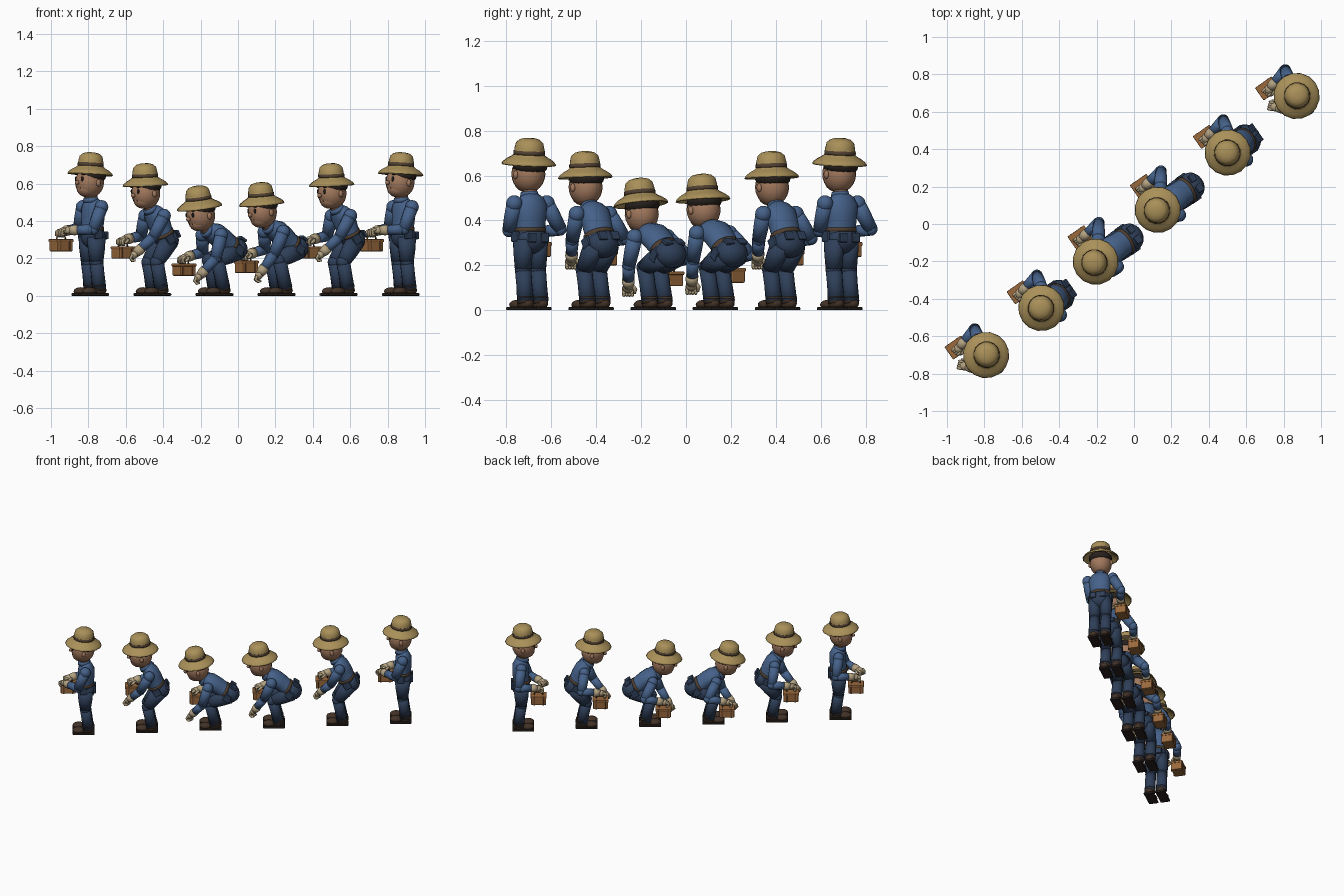
import bpy, bmesh, math
from mathutils import Matrix, Vector as V

if "Cube" in bpy.data.objects:
    bpy.data.objects.remove(bpy.data.objects["Cube"])

COL = dict(shirt=(.06, .12, .25), trousers=(.028, .05, .10), hat=(.40, .28, .10), band=(.08, .05, .03),
           skin=(.36, .19, .11), hair=(.02, .015, .012), glove=(.45, .36, .22), toolbox=(.32, .14, .045),
           strap=(.16, .07, .03), shoe=(.055, .032, .02), sole=(.02, .015, .012), black=(.01, .01, .01))
MAT = {}
for k, c in COL.items():
    MAT[k] = bpy.data.materials.new(k)
    MAT[k].diffuse_color = (*c, 1)

FIG = Matrix()      # placement of the figure being built
NUM = 0             # its number


def finish(name, bm, mat, local=Matrix(), smooth=True):
    bmesh.ops.recalc_face_normals(bm, faces=bm.faces)
    me = bpy.data.meshes.new(name)
    bm.to_mesh(me)
    bm.free()
    for p in me.polygons:
        p.use_smooth = smooth
    me.materials.append(MAT[mat])
    ob = bpy.data.objects.new(f"{name}_{NUM}", me)
    bpy.context.collection.objects.link(ob)
    ob.matrix_world = FIG @ local
    return ob


def ball(name, loc, size, mat, frame=Matrix(), seg=16):
    bm = bmesh.new()
    bmesh.ops.create_uvsphere(bm, u_segments=seg, v_segments=max(6, seg * 5 // 8), radius=1)
    bmesh.ops.scale(bm, vec=V(size), verts=bm.verts)
    return finish(name, bm, mat, frame @ Matrix.Translation(loc))


def block(name, loc, size, mat, frame=Matrix(), bevel=.006):
    bm = bmesh.new()
    bmesh.ops.create_cube(bm, size=1)
    bmesh.ops.scale(bm, vec=V(size), verts=bm.verts)
    bmesh.ops.bevel(bm, geom=bm.edges[:], offset=bevel, segments=2, affect='EDGES', profile=.5)
    return finish(name, bm, mat, frame @ Matrix.Translation(loc), False)


def tube(name, pts, radii, mat, n=14, frame=Matrix()):
    """Rings along a path; radii are (sideways, depth) pairs or single numbers."""
    bm, rings = bmesh.new(), []
    for i, p in enumerate(pts):
        d = (pts[min(i + 1, len(pts) - 1)] - pts[max(i - 1, 0)]).normalized()
        ref = V((0, 1, 0)) if abs(d.y) < .9 else V((1, 0, 0))
        b = d.cross(ref).normalized()
        a = b.cross(d)
        ra, rb = radii[i] if isinstance(radii[i], tuple) else (radii[i],) * 2
        rings.append([bm.verts.new(p + a * ra * math.cos(t) + b * rb * math.sin(t))
                      for t in (2 * math.pi * k / n for k in range(n))])
    for r, s in zip(rings, rings[1:]):
        for k in range(n):
            bm.faces.new((r[k], r[(k + 1) % n], s[(k + 1) % n], s[k]))
    bm.faces.new(rings[0])
    bm.faces.new(rings[-1])
    return finish(name, bm, mat, frame)


def lathe(name, prof, mat, frame, n=18, thick=0):
    bm = bmesh.new()
    vs = [bm.verts.new((r, 0, z)) for r, z in prof]
    es = [bm.edges.new(e) for e in zip(vs, vs[1:])]
    bmesh.ops.spin(bm, geom=vs + es, cent=(0, 0, 0), axis=(0, 0, 1), angle=2 * math.pi, steps=n)
    bmesh.ops.remove_doubles(bm, verts=bm.verts, dist=1e-4)
    ob = finish(name, bm, mat, frame)
    if thick:
        m = ob.modifiers.new("thickness", 'SOLIDIFY')
        m.thickness, m.offset = thick, -1
    return ob


def bend(a, b, pole, upper=.13, lower=.13):
    """Middle joint of a two-part limb."""
    d = b - a
    L = min(d.length, upper + lower - .002)
    x = (upper ** 2 - lower ** 2 + L * L) / (2 * L)
    d.normalize()
    side = (pole - d * pole.dot(d)).normalized()
    return a + d * x + side * math.sqrt(max(upper ** 2 - x * x, 0))


def arm(side, shoulder, hand, pole):
    elbow = bend(shoulder, hand, pole)
    d = (hand - elbow).normalized()
    wrist = hand - d * .035
    ball(side + "_shoulder", shoulder, (.037,) * 3, "shirt")
    tube(side + "_upper_sleeve", [shoulder, shoulder.lerp(elbow, .5), elbow], [.035, .034, .030], "shirt")
    ball(side + "_elbow", elbow, (.030,) * 3, "shirt")
    tube(side + "_lower_sleeve", [elbow, wrist], [.030, .025], "shirt")
    tube(side + "_glove_cuff", [wrist - d * .012, wrist + d * .012, hand], [.028, .028, .022], "glove")
    # palm, curled fingers and thumb
    H = Matrix.Translation(hand) @ d.to_track_quat('X', 'Z').to_matrix().to_4x4()
    ball(side + "_palm", (.004, 0, 0), (.030, .026, .021), "glove", H, 12)
    for k in range(4):
        y = (k - 1.5) * .0125
        tube(side + "_finger", [V((.015, y, .008)), V((.036, y, .002)), V((.038, y, -.016)), V((.024, y, -.026))],
             [.008, .008, .0075, .006], "glove", 8, H)
    s = 1 if side == "right" else -1
    tube(side + "_thumb", [V((-.008, s * .018, 0)), V((.012, s * .032, -.006)), V((.03, s * .028, -.014))],
         [.009, .009, .006], "glove", 8, H)


def figure(hip, knee, neck, head, tilt, chest, left, right, crate):
    P = lambda q, y=0: V((q[0], y, q[1]))
    hp, nk = P(hip), P(neck)
    ax = (nk - hp).normalized()
    back = V((0, 1, 0)).cross(ax) * -1
    # legs and shoes
    for s, side in ((1, "left"), (-1, "right")):
        y = s * .04
        top, kn, an = P(hip, y), P(knee, y), V((-.03, y, .05))
        tube(side + "_thigh", [top, top.lerp(kn, .5), kn], [(.042, .054), (.041, .048), .037], "trousers")
        ball(side + "_knee", kn, (.038,) * 3, "trousers")
        tube(side + "_shin", [kn, kn.lerp(an, .5), an - V((0, 0, .01))], [.037, .036, .038], "trousers")
        block(side + "_sole", (0, y * 1.02, .007), (.148, .066, .014), "sole", bevel=.004)
        ball(side + "_toe_cap", (.033, y, .024), (.042, .033, .022), "shoe")
        ball(side + "_shoe_heel", (-.03, y, .03), (.043, .032, .028), "shoe")
        tube(side + "_shoe_collar", [an - V((0, 0, .02)), an + V((.002, 0, .008))], [.036, .038], "shoe")
    # seat, torso, belt and pockets
    F = Matrix.Translation(hp) @ Matrix((-back, V((0, 1, 0)), ax)).transposed().to_4x4()
    ball("seat", (-.006, 0, 0), (.064, .076, .066), "trousers", F)
    D = (nk - hp).length
    pts = [V((-bulge, 0, D * t)) for t, bulge in ((.08, 0), (.25, .003), (.5, .010), (.75, .012), (.9, .006), (1, 0))]
    tube("shirt", pts, [(.072, .058), (.069, .055), (.072, .057), (.078, .056), (.066, .045), (.036, .034)],
         "shirt", 18, F)
    tube("belt", [V((0, 0, .034)), V((0, 0, .052))], [(.075, .061)] * 2, "band", 18, F)
    block("buckle", (.060, 0, .043), (.008, .026, .022), "strap", F, .002)
    for s in (1, -1):
        block("back_pocket", (-.064, s * .033, .006), (.016, .042, .042), "trousers", F, .005)
        block("hip_pouch", (.012, s * .074, .014), (.05, .018, .048), "trousers", F, .006)
    tube("collar", [V((0, 0, D - .012)), V((.002, 0, D + .012))], [.044, .038], "shirt", 16, F)
    # neck and head
    hd = P(head)
    tube("neck", [nk - ax * .01, hd - V((.01, 0, .04))], [.034, .034], "skin")
    H = Matrix.Translation(hd) @ Matrix.Rotation(math.radians(tilt), 4, 'Y')
    ball("head", (0, 0, 0), (.079, .074, .085), "skin", H, 20)
    ball("jaw", (.014, 0, -.035), (.058, .056, .048), "skin", H)
    ball("hair", (-.010, 0, .036), (.079, .080, .044), "hair", H)
    ball("nose", (.082, 0, -.008), (.013, .012, .012), "skin", H, 10)
    tube("mouth", [V((.066, y, z)) for y, z in ((-.018, -.036), (0, -.040), (.018, -.036))], [.004] * 3, "hair", 6, H)
    for s in (1, -1):
        ball("eye", (.069, s * .029, .012), (.007, .008, .014), "black", H, 10)
        block("eyebrow", (.066, s * .031, .035), (.012, .022, .005), "hair", H, .002)
        ball("ear", (-.006, s * .074, -.004), (.014, .011, .019), "skin", H, 10)
    # straw hat
    lathe("hat", [(.124, .042), (.118, .052), (.100, .066), (.080, .077), (.069, .086), (.068, .112),
                  (.062, .138), (.045, .153), (.022, .159), (0, .160)], "hat", H, 16, .007)
    lathe("hat_band", [(.0705, .085), (.0715, .092), (.0705, .103)], "band", H, 16, .003)
    # arms
    c = P(chest)
    arm("left", c + V((0, .088, 0)), V(left), V((-.3, .6, -.6)))
    arm("right", c + V((0, -.088, 0)), V(right), V((-.8, -.45, -.35)))
    # carried box with lid, straps and handle
    B = Matrix.Translation(crate)
    block("toolbox", (0, 0, -.004), (.102, .076, .058), "toolbox", B)
    block("toolbox_lid", (0, 0, .025), (.108, .082, .016), "toolbox", B, .004)
    for x in (-.03, .03):
        block("toolbox_strap", (x, 0, 0), (.010, .084, .066), "strap", B, .002)
    tube("toolbox_handle", [V((-.03, 0, .03)), V((-.024, 0, .05)), V((.024, 0, .05)), V((.03, 0, .03))],
         [.005] * 4, "strap", 8, B)


# poses: hip, knee, neck, head, tilt, chest, left hand, right hand, box
stand = ((-.012, .315), (-.012, .18), (-.004, .515), (.004, .608), -4, (-.012, .475),
         (.125, -.015, .35), (.095, -.115, .345), (.105, -.122, .27))
lean = ((-.085, .295), (-.002, .18), (.012, .465), (.043, .549), 3, (-.015, .428),
        (.125, .02, .225), (.090, -.130, .30), (.095, -.137, .232))
crouch = ((-.130, .245), (.008, .19), (.050, .352), (.090, .430), 9, (.018, .325),
          (.130, .045, .105), (.088, -.145, .205), (.09, -.155, .14))
rise = ((-.122, .25), (.008, .19), (.052, .370), (.092, .448), 6, (.018, .342),
        (.135, .035, .115), (.088, -.142, .22), (.09, -.152, .155))

# six workers along a diagonal, all facing the same way
for i, pose in enumerate((stand, lean, crouch, rise, lean, stand)):
    NUM = i + 1
    FIG = Matrix.Translation((-.79 + .332 * i, -.70 + .277 * i, 0)) @ Matrix.Rotation(math.radians(215), 4, 'Z')
    figure(*pose)

for m in bpy.data.materials:
    if m.users and not m.is_grease_pencil:
        m.use_nodes = True
        m.node_tree.nodes["Principled BSDF"].inputs["Base Color"].default_value = m.diffuse_color
